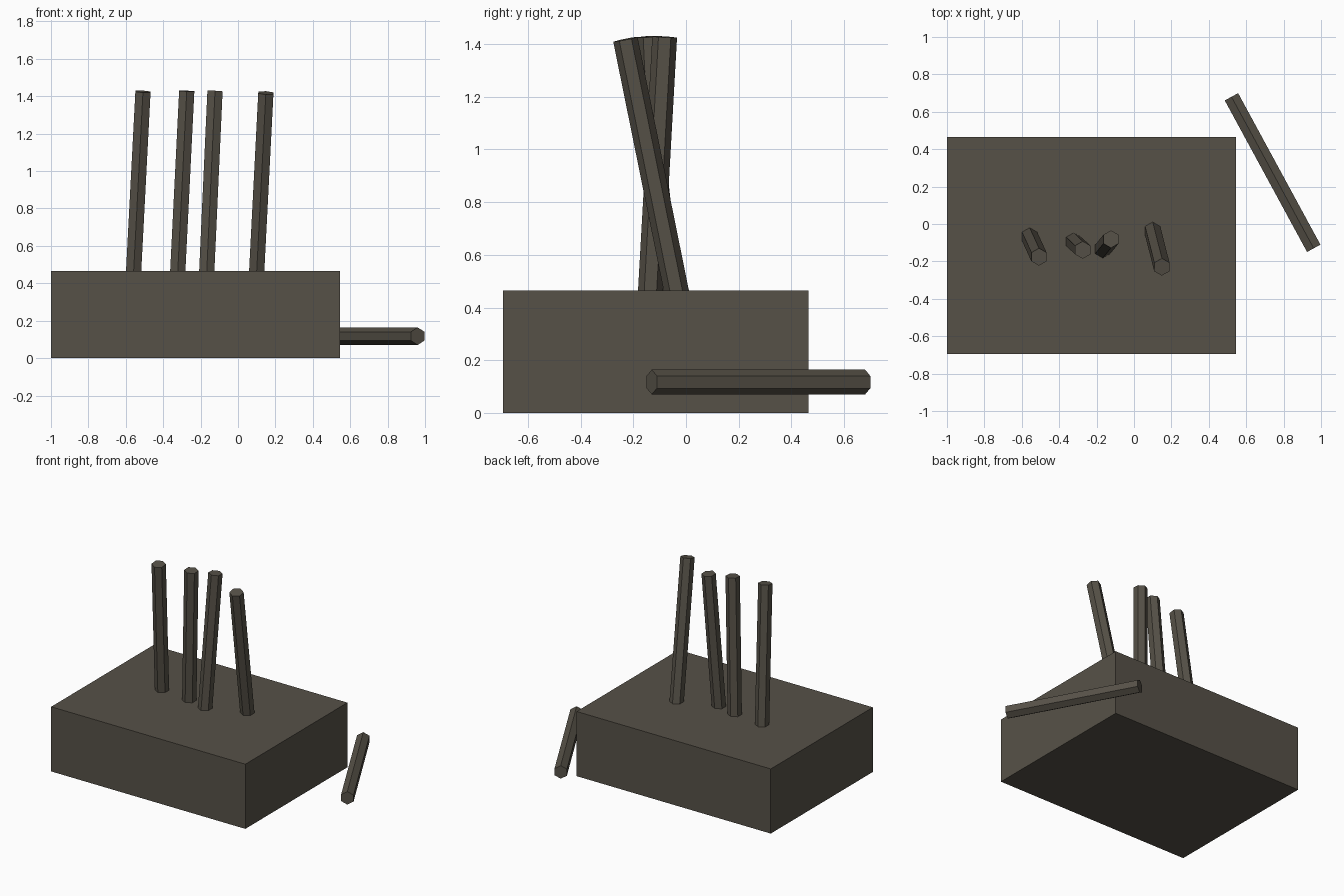
import bpy
import bmesh
from mathutils import Vector, Matrix

cube = bpy.data.objects.get("Cube")
if cube:
    bpy.data.objects.remove(cube, do_unlink=True)

# Single dark stone colour
stone = bpy.data.materials.new("dark_stone")
stone.use_nodes = True
colour = (0.094, 0.083, 0.064, 1)
stone.diffuse_color = colour
stone.node_tree.nodes["Principled BSDF"].inputs["Base Color"].default_value = colour


def add_object(name, bm):
    mesh = bpy.data.meshes.new(name)
    bm.to_mesh(mesh)
    bm.free()
    mesh.materials.append(stone)
    obj = bpy.data.objects.new(name, mesh)
    bpy.context.collection.objects.link(obj)
    return obj


def block(name, low, high):
    low, high = Vector(low), Vector(high)
    bm = bmesh.new()
    bmesh.ops.create_cube(bm, size=1)
    bmesh.ops.scale(bm, vec=high - low, verts=bm.verts)
    bmesh.ops.translate(bm, vec=(low + high) / 2, verts=bm.verts)
    return add_object(name, bm)


def hex_rod(name, start, end, corner, radius=0.047):
    """Six-sided rod between two points, one edge turned toward 'corner'."""
    start, end = Vector(start), Vector(end)
    axis = (end - start).normalized()
    side = Vector(corner).cross(axis).normalized()
    up = axis.cross(side)
    turn = Matrix((side, up, axis)).transposed().to_4x4()
    bm = bmesh.new()
    bmesh.ops.create_cone(bm, cap_ends=True, segments=6, radius1=radius,
                          radius2=radius, depth=(end - start).length)
    bm.transform(Matrix.Translation((start + end) / 2) @ turn)
    return add_object(name, bm)


# Base block
block("base_block", (-1, -0.695, 0), (0.545, 0.465, 0.465))

# Leaning rods: (x, y) where each leaves the block, then its top centre
rods = [
    ((-0.558, -0.067), (-0.508, -0.176, 1.425)),
    ((-0.322, -0.094), (-0.274, -0.139, 1.428)),
    ((-0.167, -0.135), (-0.123, -0.081, 1.427)),
    ((0.100, -0.037), (0.149, -0.230, 1.418)),
]
for i, (foot, top) in enumerate(rods, 1):
    foot, top = Vector((*foot, 0.465)), Vector(top)
    # Sink the foot slightly into the block
    hex_rod(f"standing_rod_{i}", foot - (top - foot) * 0.02, top, (0, 1, 0))

# Fallen rod beside the block
hex_rod("fallen_rod", (0.521, 0.68, 0.117), (0.961, -0.13, 0.117), (0, 0, 1))
